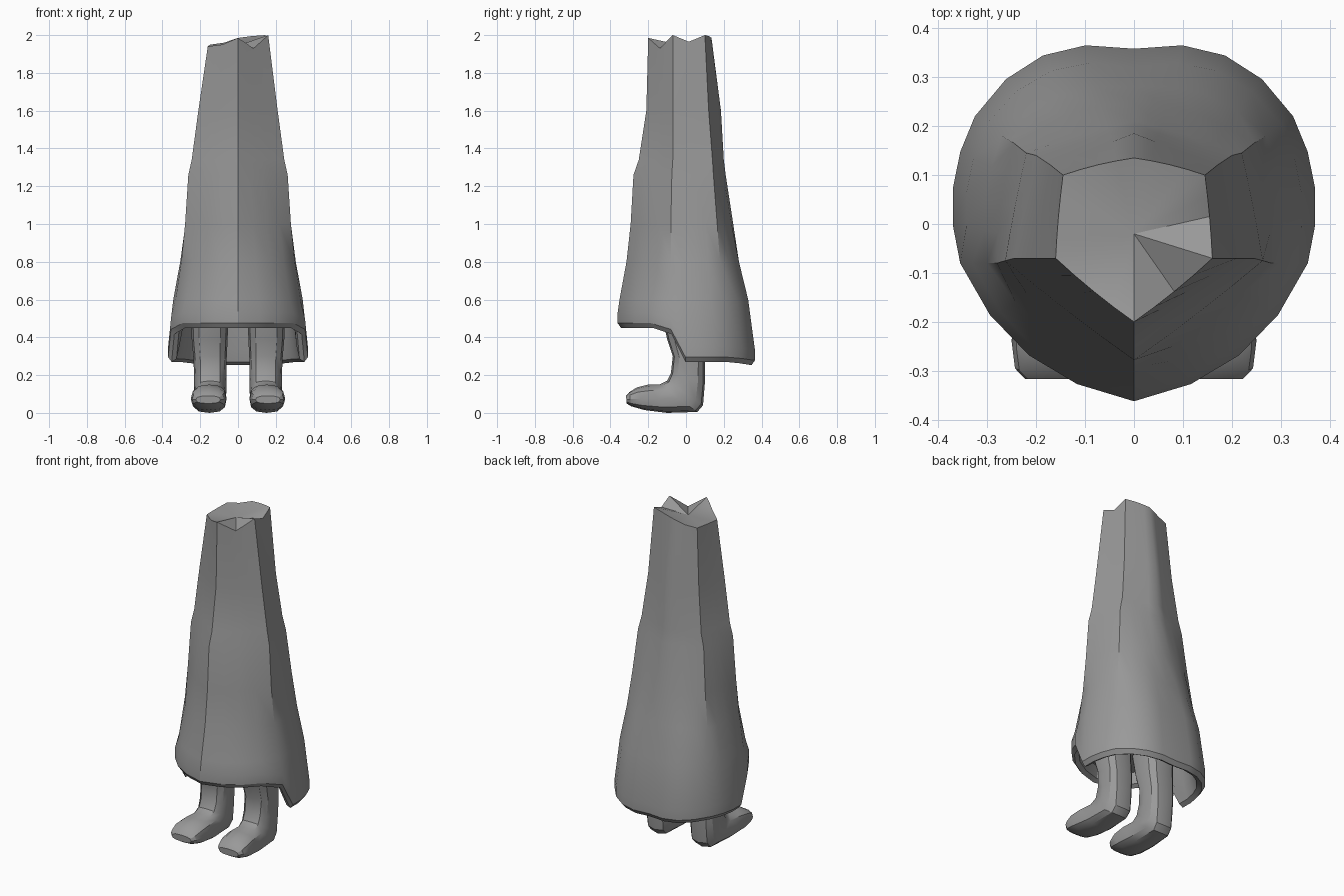
import bpy, math
from mathutils import Vector

cube = bpy.data.objects.get("Cube")
if cube:
    bpy.data.objects.remove(cube)

grey = bpy.data.materials.new("plain grey")
grey.use_nodes = True
grey.diffuse_color = (0.32, 0.32, 0.32, 1)
grey.node_tree.nodes["Principled BSDF"].inputs["Base Color"].default_value = (0.32, 0.32, 0.32, 1)


def loft(name, rings, first=None, last=None):
    """Skin equal rings; close each end with a fan to a point, or a flat cap."""
    n = len(rings[0])
    verts = [p for r in rings for p in r]
    faces = [(i * n + k, i * n + (k + 1) % n, (i + 1) * n + (k + 1) % n, (i + 1) * n + k)
             for i in range(len(rings) - 1) for k in range(n)]
    for start, tip in ((0, first), (n * (len(rings) - 1), last)):
        if tip:
            verts.append(tip)
            faces += [(start + k, start + (k + 1) % n, len(verts) - 1) for k in range(n)]
        else:
            faces.append(tuple(range(start, start + n)))
    mesh = bpy.data.meshes.new(name)
    mesh.from_pydata(verts, [], faces)
    mesh.materials.append(grey)
    ob = bpy.data.objects.new(name, mesh)
    bpy.context.collection.objects.link(ob)
    bpy.context.view_layer.objects.active = ob
    ob.select_set(True)
    bpy.ops.object.mode_set(mode='EDIT')
    bpy.ops.mesh.select_all(action='SELECT')
    bpy.ops.mesh.normals_make_consistent(inside=False)
    bpy.ops.object.mode_set(mode='OBJECT')
    bpy.ops.object.shade_smooth_by_angle(angle=math.radians(32))
    ob.select_set(False)
    return ob


STEPS = 4


def robe_ring(front, sx, sy, cx, cy, back, bulge):
    """Six-cornered outline whose sides swell outward by bulge."""
    c = [Vector(p) for p in ((0, -front), (sx, sy), (cx, cy), (0, back), (-cx, cy), (-sx, sy))]
    pts = []
    for i, a in enumerate(c):
        d = c[(i + 1) % 6] - a
        out = Vector((d.y, -d.x)).normalized()
        swell = bulge * (0.6 if i in (1, 4) else 1.2)
        for k in range(STEPS):
            t = k / STEPS
            pts.append(a + d * t + out * swell * 4 * t * (1 - t))
    return pts


def hem(y):
    """Hem is high in front and drops in a step towards the back."""
    t = min(max((y + 0.11) / 0.11, 0), 1)
    return 0.45 - 0.18 * t * t * (3 - 2 * t) - max(y - 0.25, 0) * 0.15


def raise_to(pts, z, scale=1.0):
    return [Vector((p.x * scale, p.y * scale, z(p.y))) for p in pts]


# Robe: levels of height, then outline sizes
levels = [
    (1.60, .21, .21, -.07, .17, .12, .185, 0),
    (1.34, .25, .245, -.07, .20, .14, .20, 0),
    (1.26, .278, .263, -.075, .22, .145, .21, .003),
    (1.00, .293, .28, -.08, .245, .165, .25, .015),
    (0.80, .315, .30, -.08, .27, .18, .28, .03),
    (0.60, .352, .33, -.08, .30, .205, .32, .045),
]
# Torn top rim, with one height per corner and side middle
rim_heights = [1.985, 1.93, 2.0, 1.965, 2.0, 1.995, 1.985, 1.96, 1.95, 1.945, 1.94, 1.95]
rim = []
for i, p in enumerate(robe_ring(.2, .16, -.07, .145, .1, .135, .003)):
    j, t = divmod(i / 2, 1)
    j = int(j)
    z = rim_heights[j] * (1 - t) + rim_heights[(j + 1) % 12] * t
    rim.append(Vector((p.x, p.y, z)))
rings = [rim] + [raise_to(robe_ring(*lv[1:]), lambda y, z=lv[0]: z) for lv in levels]

# Hem rolls under into a shallow inside
skirt = robe_ring(.362, .355, -.08, .325, .22, .358, .05)
rings += [raise_to(skirt, lambda y: hem(y) + .08),
          raise_to(skirt, lambda y: hem(y) + .025),
          raise_to(skirt, lambda y: hem(y), .95),
          raise_to(skirt, lambda y: hem(y) + .015, .88),
          raise_to(skirt, lambda y: hem(y) + .08, .84),
          raise_to(skirt, lambda y: .53, .78)]
loft("robe", rings, Vector((0, -.02, 1.945)), Vector((0, 0, .54)))


# Legs with shoes: front point, back point, half width, sideways centre
def leg_ring(fy, fz, by, bz, w, x, side):
    ring = []
    for k in range(12):
        a = math.tau * k / 12
        c, s = math.cos(a), math.sin(a)
        c, s = (math.copysign(abs(v) ** 0.75, v) for v in (c, s))
        ring.append(Vector((side * (x + w * s), (fy + by) / 2 + c * (fy - by) / 2,
                            (fz + bz) / 2 + c * (fz - bz) / 2)))
    return ring


sections = [
    (-.13, .53, .09, .53, .10, .150),
    (-.10, .39, .09, .39, .095, .150),
    (-.07, .30, .10, .27, .088, .148),
    (-.08, .21, .10, .16, .085, .147),
    (-.10, .17, .09, .04, .085, .147),
    (-.14, .15, .06, .005, .085, .150),
    (-.20, .15, -.10, .0, .092, .152),
    (-.26, .135, -.22, .015, .094, .156),
    (-.30, .11, -.29, .035, .085, .158),
    (-.317, .09, -.315, .05, .065, .158),
]
for side, label in ((1, "left"), (-1, "right")):
    loft(label + "_leg", [leg_ring(*s, side) for s in sections])
